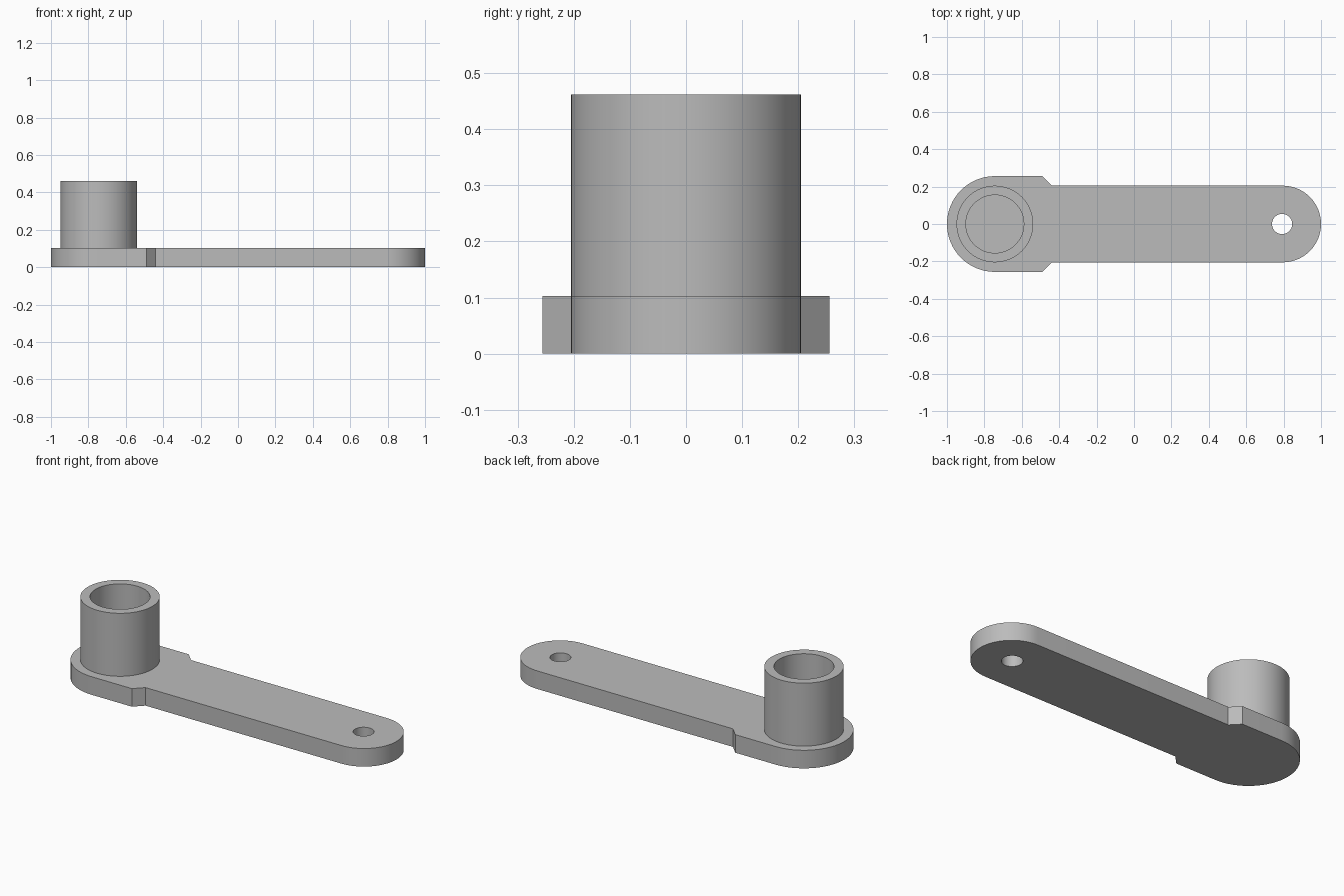
import bpy, bmesh
from math import pi, cos, sin, radians

cube = bpy.data.objects.get("Cube")
if cube:
    bpy.data.objects.remove(cube, do_unlink=True)

PLATE_H, TOTAL_H = 0.103, 0.462
BOSS_X, BOSS_R, BORE_R = -0.744, 0.205, 0.155
HEAD_R, ARM_R = 0.256, 0.205
ARM_X, HOLE_X, HOLE_R = 0.795, 0.792, 0.054
SEG = 64

grey = bpy.data.materials.new("plain grey")
grey.use_nodes = True
colour = (0.5, 0.5, 0.5, 1)
grey.diffuse_color = colour
grey.node_tree.nodes["Principled BSDF"].inputs["Base Color"].default_value = colour


def arc(x, r, start, end, n):
    """Points on an arc centred at (x, 0)."""
    return [(x + r * cos(start + (end - start) * i / n),
             r * sin(start + (end - start) * i / n)) for i in range(n + 1)]


def circle(x, r):
    return arc(x, r, 0, 2 * pi, SEG)[:-1]


def prism(name, outline, z0, z1):
    """Extrude a closed outline from z0 up to z1."""
    bm = bmesh.new()
    face = bm.faces.new([bm.verts.new((x, y, z0)) for x, y in outline])
    top = bmesh.ops.extrude_face_region(bm, geom=[face])["geom"]
    for v in top:
        if isinstance(v, bmesh.types.BMVert):
            v.co.z = z1
    bmesh.ops.recalc_face_normals(bm, faces=bm.faces)
    mesh = bpy.data.meshes.new(name)
    bm.to_mesh(mesh)
    bm.free()
    mesh.materials.append(grey)
    obj = bpy.data.objects.new(name, mesh)
    bpy.context.collection.objects.link(obj)
    return obj


def cut(target, cutter):
    """Subtract the cutter, bake the result and remove the cutter."""
    cutter.hide_render = True
    mod = target.modifiers.new("cut", "BOOLEAN")
    mod.operation, mod.solver, mod.object = "DIFFERENCE", "EXACT", cutter
    bpy.context.view_layer.objects.active = target
    bpy.ops.object.modifier_apply(modifier=mod.name)
    bpy.data.objects.remove(cutter, do_unlink=True)


# Arm plate: rounded narrow end, chamfered shoulders, wider rounded head
outline = (arc(ARM_X, ARM_R, -pi / 2, pi / 2, SEG // 2)
           + [(-0.44, ARM_R), (-0.49, HEAD_R)]
           + arc(BOSS_X, HEAD_R, pi / 2, 3 * pi / 2, SEG // 2)
           + [(-0.49, -HEAD_R), (-0.44, -ARM_R)])
plate = prism("arm_plate", outline, 0, PLATE_H)
cut(plate, prism("pin_hole_cutter", circle(HOLE_X, HOLE_R), -0.1, 0.2))

# Hollow boss, rooted slightly inside the plate; its bore stops at the plate
boss = prism("hollow_boss", circle(BOSS_X, BOSS_R), PLATE_H - 0.02, TOTAL_H)
cut(boss, prism("bore_cutter", circle(BOSS_X, BORE_R), 0, 0.6))

# Smooth the round walls and keep the rims sharp
bpy.ops.object.select_all(action="DESELECT")
for obj in (plate, boss):
    obj.select_set(True)
bpy.context.view_layer.objects.active = plate
bpy.ops.object.shade_smooth_by_angle(angle=radians(30))
